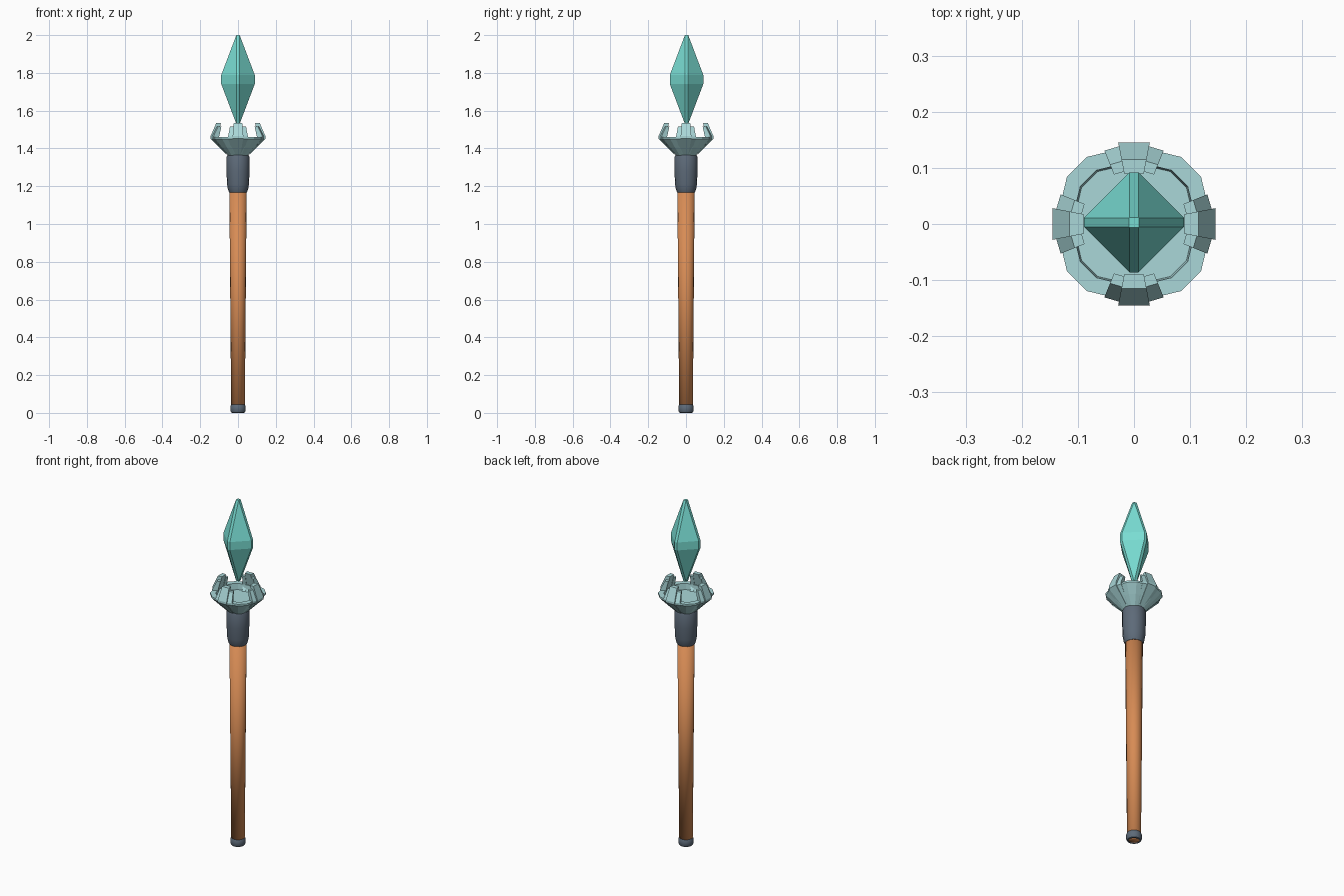
import bpy
import bmesh
from math import sin, cos, pi, radians

if "Cube" in bpy.data.objects:
    bpy.data.objects.remove(bpy.data.objects["Cube"])


def material(name, rgb):
    m = bpy.data.materials.new(name)
    m.use_nodes = True
    m.diffuse_color = (*rgb, 1)
    m.node_tree.nodes["Principled BSDF"].inputs["Base Color"].default_value = (*rgb, 1)
    return m


wood = material("orange wood", (0.68, 0.26, 0.09))
iron = material("slate iron", (0.11, 0.145, 0.19))
pale = material("pale teal metal", (0.40, 0.68, 0.69))
gem = material("teal crystal", (0.19, 0.72, 0.65))


def build(name, bm, mat, smooth=None):
    bmesh.ops.recalc_face_normals(bm, faces=bm.faces)
    mesh = bpy.data.meshes.new(name)
    bm.to_mesh(mesh)
    bm.free()
    mesh.materials.append(mat)
    ob = bpy.data.objects.new(name, mesh)
    bpy.context.collection.objects.link(ob)
    if smooth:
        bpy.ops.object.select_all(action="DESELECT")
        ob.select_set(True)
        bpy.context.view_layer.objects.active = ob
        bpy.ops.object.shade_smooth_by_angle(angle=radians(smooth))
    return ob


def loft(bm, rings, closed=False):
    """Skin equal-length rings of points; cap the ends unless closed."""
    loops = [[bm.verts.new(p) for p in ring] for ring in rings]
    n = len(loops[0])
    pairs = list(zip(loops, loops[1:]))
    if closed:
        pairs.append((loops[-1], loops[0]))
    for a, b in pairs:
        for i in range(n):
            j = (i + 1) % n
            bm.faces.new((a[i], a[j], b[j], b[i]))
    if not closed:
        bm.faces.new(loops[0])
        bm.faces.new(loops[-1])


def circle(r, z, n=16):
    return [(r * cos(2 * pi * i / n), r * sin(2 * pi * i / n), z) for i in range(n)]


def turned(name, profile, mat, smooth, closed=False):
    bm = bmesh.new()
    loft(bm, [circle(r, z) for r, z in profile], closed)
    return build(name, bm, mat, smooth)


# Tapered handle, softly shaded over its ends
turned("shaft", [(0.036, 0.004), (0.046, 1.2)], wood, 120)

# Rounded ring at the foot of the handle
turned("foot_ring", [(0.028, 0.0), (0.036, 0.002), (0.041, 0.012), (0.041, 0.032),
                     (0.036, 0.044), (0.030, 0.044)], iron, 40, closed=True)

# Collar joining handle and crown
turned("collar", [(0.047, 1.168), (0.053, 1.182), (0.058, 1.21), (0.061, 1.28),
                  (0.061, 1.355), (0.054, 1.37)], iron, 50)


# Crown bowl with a rounded-square outline
def rounded_square(scale, z):
    ring = []
    for quarter in range(4):
        for deg, r in ((0, 0.131), (21, 0.137), (35, 0.146), (55, 0.146), (69, 0.137)):
            a = radians(deg + 90 * quarter)
            ring.append((scale * r * cos(a), scale * r * sin(a), z))
    return ring


bm = bmesh.new()
loft(bm, [rounded_square(s, z) for s, z in
          ((0.38, 1.36), (0.70, 1.405), (1.0, 1.45), (1.0, 1.46), (0.80, 1.46), (0.78, 1.425))])
build("crown_bowl", bm, pale)

# Four prongs, each a tall middle plate flanked by two lower plates
middle = [(0.06, 1.365), (0.148, 1.452), (0.148, 1.465), (0.117, 1.535), (0.092, 1.535), (0.113, 1.45)]
flank = [(0.06, 1.37), (0.141, 1.45), (0.141, 1.462), (0.114, 1.515), (0.095, 1.515), (0.111, 1.45)]
for label, turn in (("left", 0), ("back", 90), ("right", 180), ("front", 270)):
    bm = bmesh.new()
    for profile, start, end in ((middle, -11, 11), (flank, 11, 22), (flank, -22, -11)):
        loft(bm, [[(r * cos(radians(turn + d)), r * sin(radians(turn + d)), z) for r, z in profile]
                  for d in (start, end)])
    build(label + "_prong", bm, pale)

# Floating crystal: diamond section with narrow bevelled ridges
RIDGE = 0.008


def diamond(r, z):
    r = max(r, RIDGE * 1.1)
    e = RIDGE
    pts = ((r, -e), (r, e), (e, r), (-e, r), (-r, e), (-r, -e), (-e, -r), (e, -r))
    return [(x, y + 0.003, z) for x, y in pts]


bm = bmesh.new()
loft(bm, [diamond(r, z) for r, z in ((0, 1.53), (0.089, 1.742), (0.089, 1.788), (0, 2.0))])
build("crystal", bm, gem)
